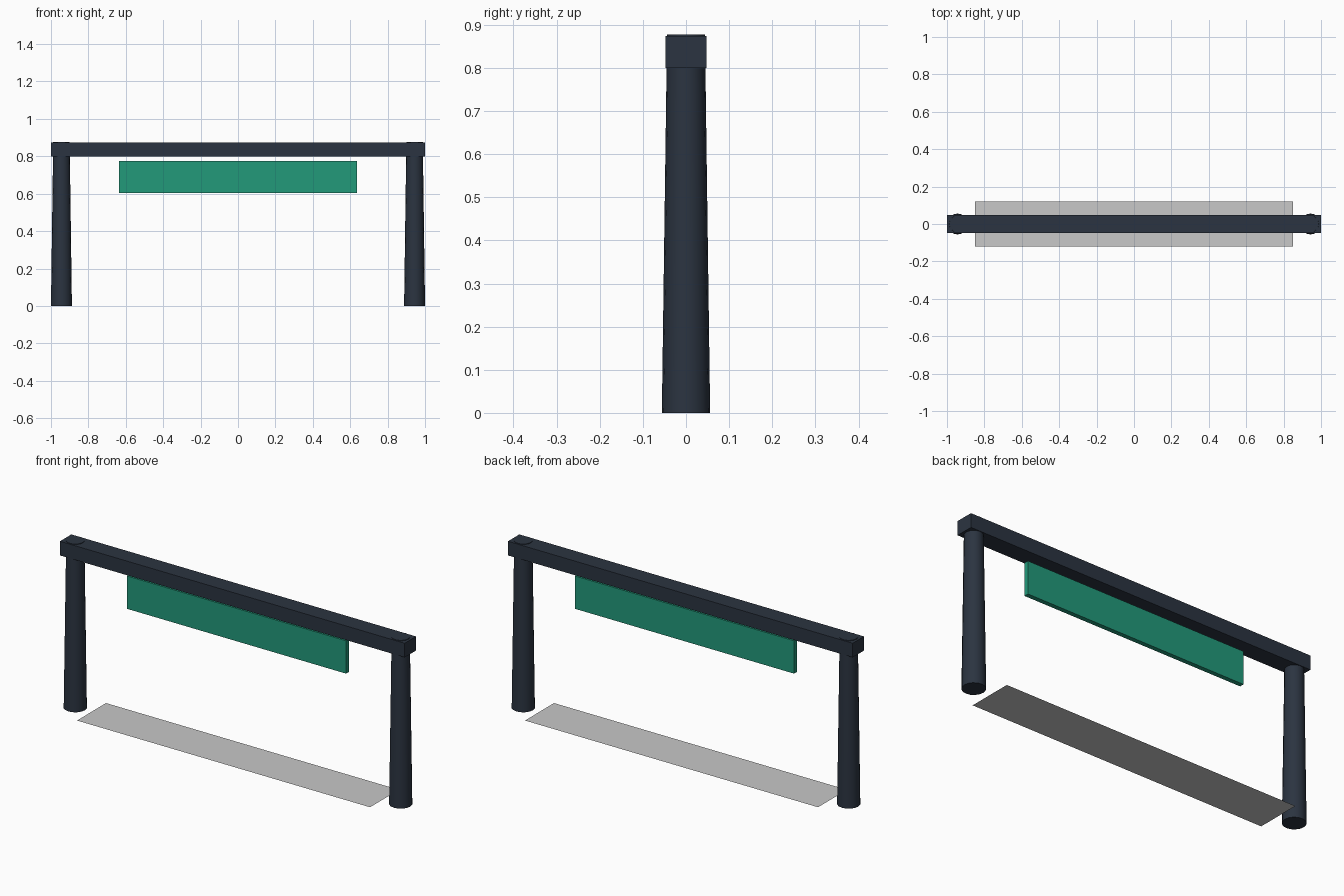
import bpy

if "Cube" in bpy.data.objects:
    bpy.data.objects.remove(bpy.data.objects["Cube"])


def material(name, rgb):
    m = bpy.data.materials.new(name)
    m.diffuse_color = (*rgb, 1.0)
    m.use_nodes = True
    m.node_tree.nodes["Principled BSDF"].inputs["Base Color"].default_value = m.diffuse_color
    return m


slate = material("dark slate", (0.024, 0.034, 0.052))
green = material("banner green", (0.016, 0.319, 0.195))
grey = material("light grey", (0.578, 0.578, 0.578))


def finish(name, mat):
    obj = bpy.context.object
    obj.name = name
    obj.data.materials.append(mat)
    return obj


def box(name, size, centre, mat):
    bpy.ops.mesh.primitive_cube_add(size=1, location=centre)
    obj = finish(name, mat)
    obj.scale = size
    bpy.ops.object.transform_apply(location=False, rotation=False, scale=True)
    return obj


# Tapered posts, their tops just proud of the beam
for side, x in (("left", -0.944), ("right", 0.944)):
    bpy.ops.mesh.primitive_cone_add(vertices=16, radius1=0.056, radius2=0.044,
                                    depth=0.877, location=(x, 0, 0.4385))
    finish(side + "_post", slate)
    bpy.ops.object.shade_smooth_by_angle()

# Crossbeam
box("crossbeam", (2.0, 0.094, 0.074), (0, 0, 0.837), slate)

# Banner panel below the beam
box("banner", (1.27, 0.024, 0.172), (0, 0, 0.69), green)

# Thin ground strip between the posts
bpy.ops.mesh.primitive_plane_add(size=1, location=(0, 0, 0.002))
strip = finish("ground_strip", grey)
strip.scale = (1.7, 0.24, 1)
bpy.ops.object.transform_apply(location=False, rotation=False, scale=True)
